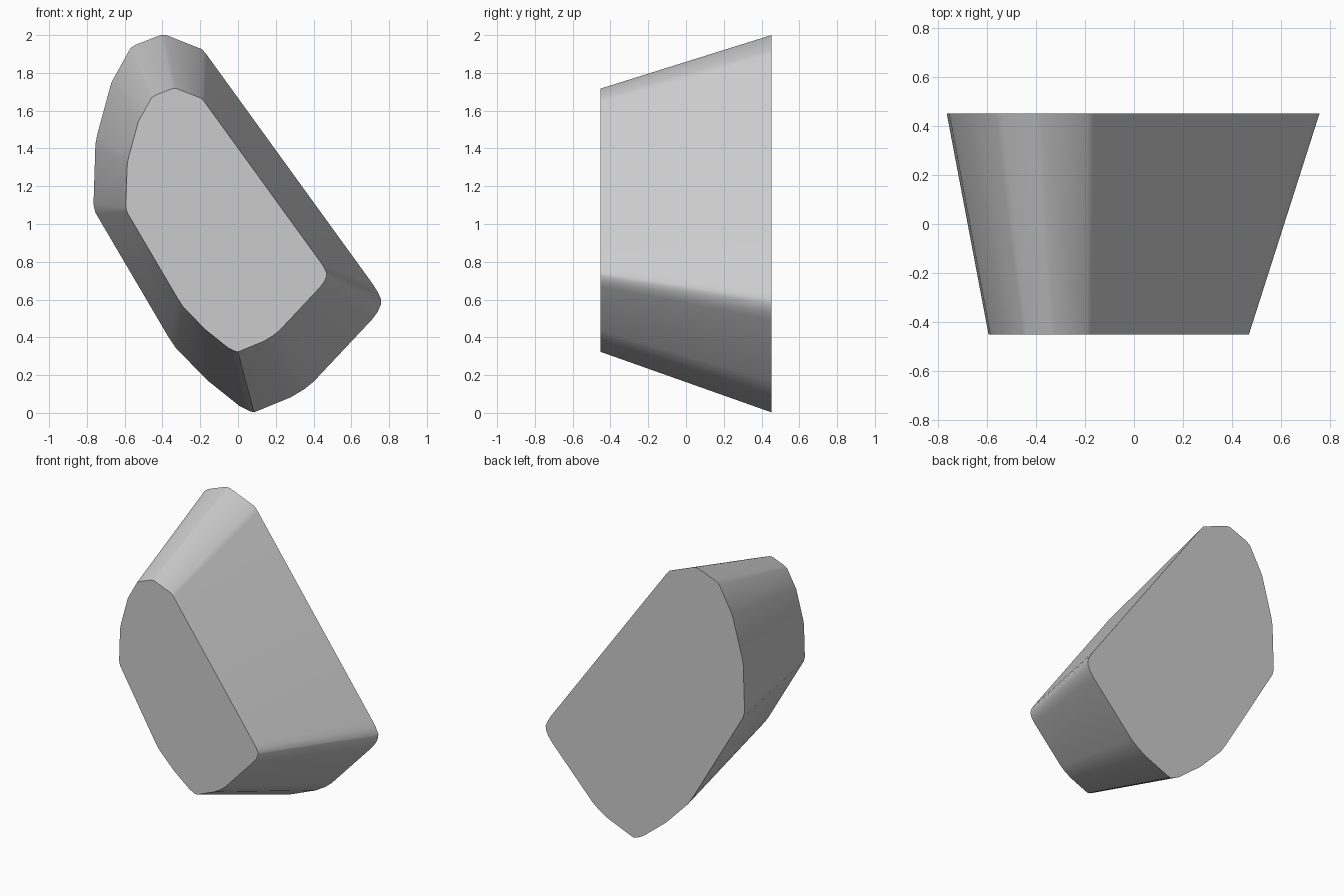
import bpy, bmesh, math

if "Cube" in bpy.data.objects:
    bpy.data.objects.remove(bpy.data.objects["Cube"])

# Outline of the large back face (x, z), clockwise from the top
OUTLINE = [
    (-0.38, 2.0), (-0.19, 1.925), (-0.165, 1.895), (0.715, 0.68), (0.74, 0.64),
    (0.758, 0.60), (0.757, 0.575), (0.74, 0.535), (0.71, 0.495), (0.40, 0.165),
    (0.35, 0.125), (0.28, 0.083), (0.085, 0.003), (0.06, 0.01), (0.01, 0.035),
    (-0.165, 0.175), (-0.33, 0.345), (-0.37, 0.405), (-0.755, 1.06),
    (-0.765, 1.105), (-0.755, 1.42), (-0.745, 1.475), (-0.67, 1.75),
    (-0.57, 1.93), (-0.54, 1.95), (-0.41, 2.0),
]
HALF_DEPTH = 0.452
TAPER = 0.698            # front outline size relative to the back
SHIFT = (-0.06, 0.321)   # offset of the smaller front outline

grey = bpy.data.materials.new("stone grey")
grey.diffuse_color = (0.6, 0.6, 0.6, 1)
grey.use_nodes = True
grey.node_tree.nodes["Principled BSDF"].inputs["Base Color"].default_value = grey.diffuse_color

# Tapered stone: back and front caps joined by side walls
bm = bmesh.new()
back = [bm.verts.new((x, HALF_DEPTH, z)) for x, z in OUTLINE]
front = [bm.verts.new((x * TAPER + SHIFT[0], -HALF_DEPTH, z * TAPER + SHIFT[1]))
         for x, z in OUTLINE]
bm.faces.new(back)
bm.faces.new(front[::-1])
for i in range(len(back)):
    j = (i + 1) % len(back)
    bm.faces.new((back[i], front[i], front[j], back[j]))
bmesh.ops.recalc_face_normals(bm, faces=bm.faces)

mesh = bpy.data.meshes.new("tapered_stone")
bm.to_mesh(mesh)
bm.free()
mesh.materials.append(grey)
stone = bpy.data.objects.new("tapered_stone", mesh)
bpy.context.collection.objects.link(stone)

# Smooth the walls, keep the cap rims crisp
bpy.context.view_layer.objects.active = stone
stone.select_set(True)
bpy.ops.object.shade_smooth_by_angle(angle=math.radians(30))
